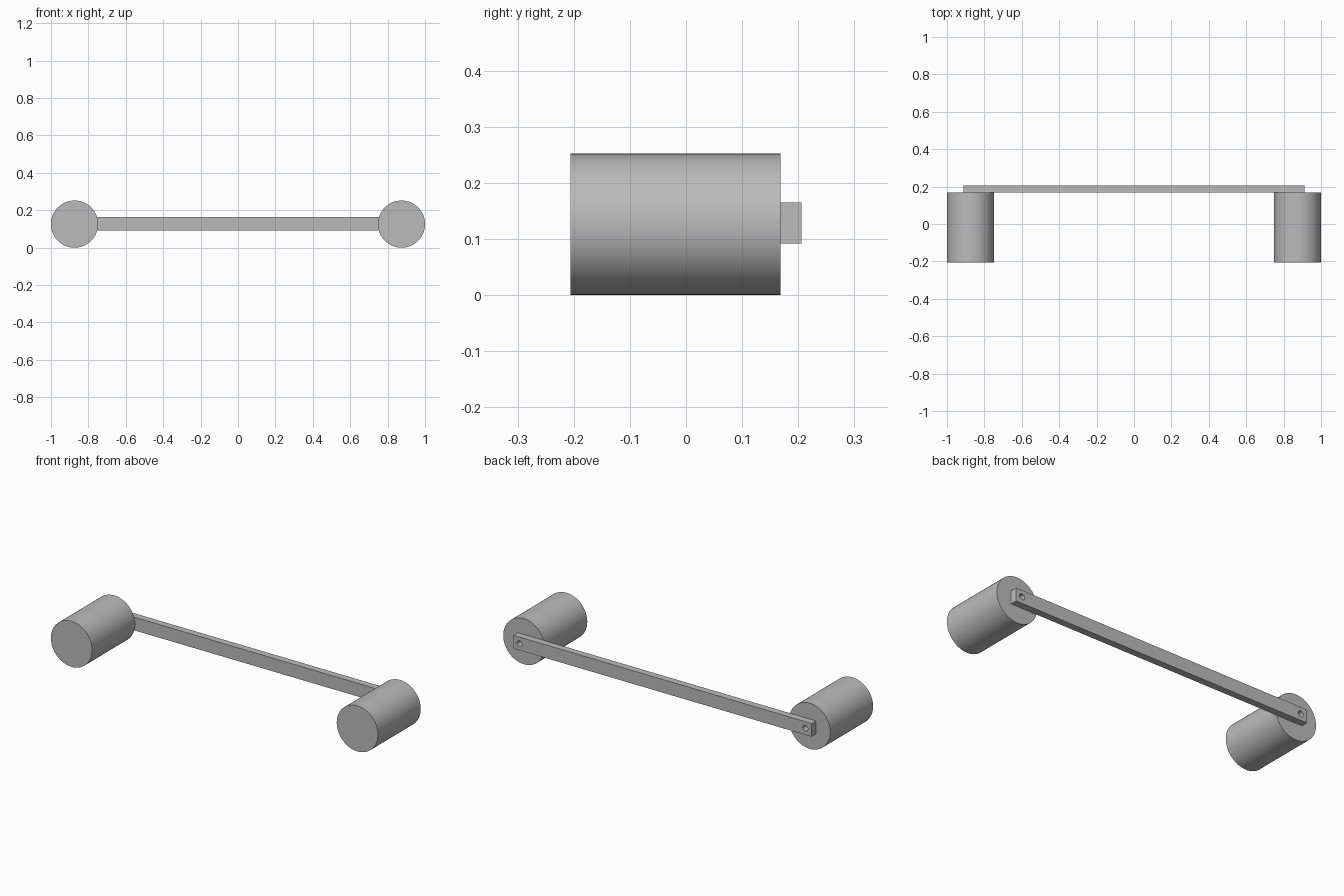
import bpy
import math

cube = bpy.data.objects.get("Cube")
if cube:
    bpy.data.objects.remove(cube, do_unlink=True)

GREY = (0.5, 0.5, 0.5, 1.0)
grey = bpy.data.materials.new("light_grey")
grey.use_nodes = True
grey.diffuse_color = GREY
grey.node_tree.nodes["Principled BSDF"].inputs["Base Color"].default_value = GREY

RADIUS = 0.126
POST_X = 1 - RADIUS
FRONT, JOINT, BACK = -0.206, 0.168, 0.206


def cylinder(name, x, z, radius, y0, y1, sides):
    """Cylinder lying along y from y0 to y1."""
    bpy.ops.mesh.primitive_cylinder_add(
        vertices=sides, radius=radius, depth=y1 - y0,
        location=(x, (y0 + y1) / 2, z), rotation=(math.pi / 2, 0, 0))
    obj = bpy.context.object
    obj.name = name
    obj.data.materials.append(grey)
    return obj


# Flat connecting bar
bpy.ops.mesh.primitive_cube_add(size=1, location=(0, (JOINT + BACK) / 2, RADIUS + 0.002))
bar = bpy.context.object
bar.name = "connecting_bar"
bar.scale = (1.824, BACK - JOINT, 0.073)
bpy.ops.object.transform_apply(location=False, rotation=False, scale=True)
bar.data.materials.append(grey)

# Round end posts, and a pin hole through the bar behind each
for side, sign in (("right", -1), ("left", 1)):
    post = cylinder(f"{side}_post", sign * POST_X, RADIUS, RADIUS, FRONT, JOINT, 96)
    bpy.ops.object.shade_smooth_by_angle(angle=math.radians(30))

    cutter = cylinder(f"{side}_hole_cutter", sign * POST_X, RADIUS + 0.002, 0.016,
                      JOINT - 0.02, BACK + 0.02, 32)
    cutter.hide_render = True
    cut = bar.modifiers.new(f"{side}_hole", 'BOOLEAN')
    cut.operation = 'DIFFERENCE'
    cut.solver = 'EXACT'
    cut.object = cutter
    bpy.context.view_layer.objects.active = bar
    bpy.ops.object.modifier_apply(modifier=cut.name)
    bpy.data.objects.remove(cutter, do_unlink=True)

# Smooth hole walls, crisp bar edges
bpy.ops.object.select_all(action='DESELECT')
bar.select_set(True)
bpy.context.view_layer.objects.active = bar
bpy.ops.object.shade_smooth_by_angle(angle=math.radians(30))
